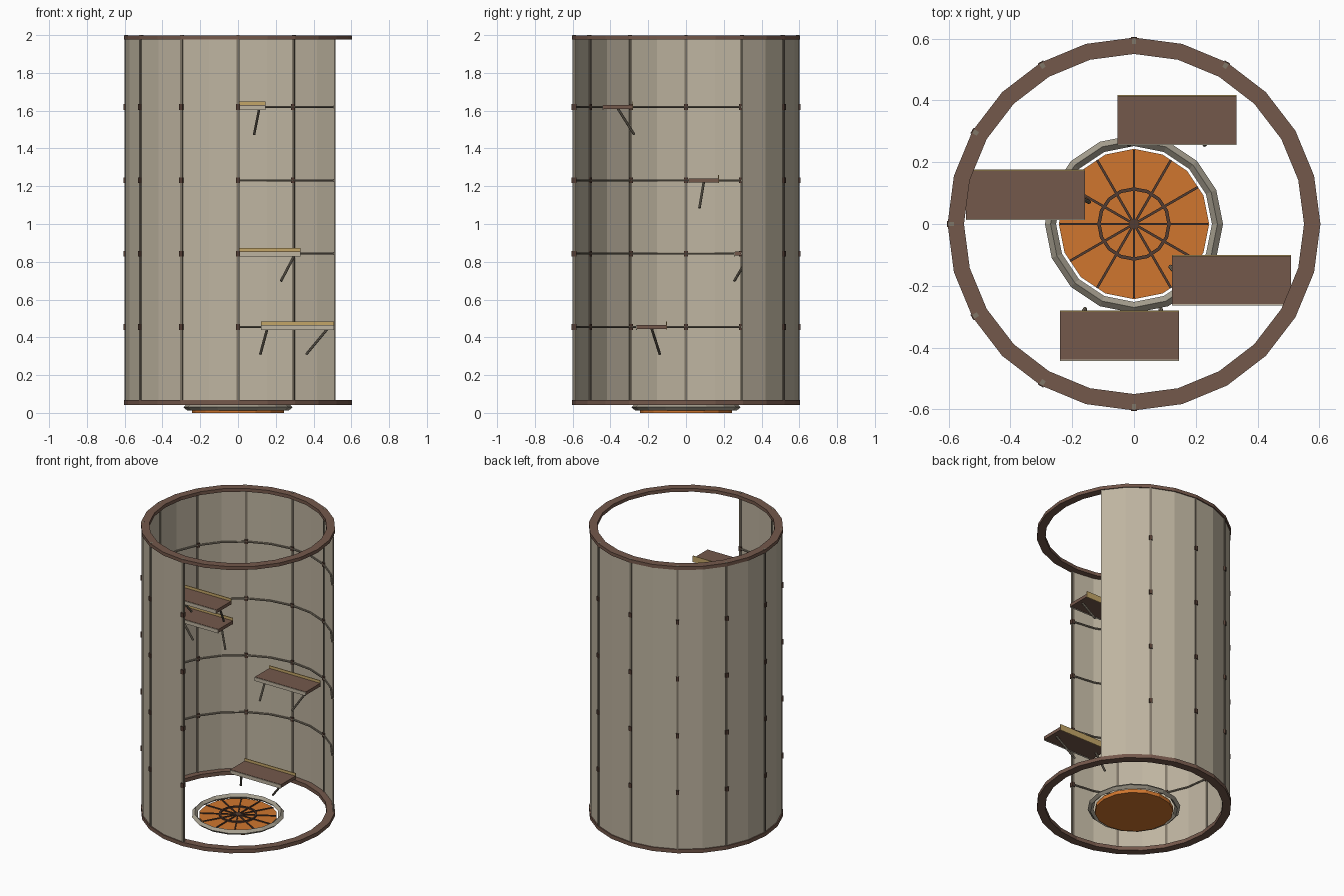
import bpy, bmesh
from math import sin, cos, radians, pi
from mathutils import Vector, Matrix

if "Cube" in bpy.data.objects:
    bpy.data.objects.remove(bpy.data.objects["Cube"])


def material(name, r, g, b):
    lin = [((c / 255 + 0.055) / 1.055) ** 2.4 for c in (r, g, b)]
    m = bpy.data.materials.new(name)
    m.diffuse_color = (*lin, 1)
    m.use_nodes = True
    m.node_tree.nodes["Principled BSDF"].inputs["Base Color"].default_value = m.diffuse_color
    return m


BROWN = material("brown wood", 116, 88, 75)
DARK = material("dark brown", 82, 60, 50)
BEIGE = material("beige panel", 190, 180, 160)
STONE = material("grey beige metal", 165, 158, 142)
STRUT = material("strut grey", 128, 119, 104)
ORANGE = material("orange", 208, 118, 46)
TAN = material("yellow tan", 196, 166, 104)


def make(name, bm, mat):
    bmesh.ops.recalc_face_normals(bm, faces=bm.faces)
    me = bpy.data.meshes.new(name)
    bm.to_mesh(me)
    bm.free()
    me.materials.append(mat)
    ob = bpy.data.objects.new(name, me)
    bpy.context.collection.objects.link(ob)
    return ob


def lathe(name, profile, mat, n, a0=0, a1=360):
    """Revolve a closed (radius, z) profile, flat-faced, with end caps on open arcs."""
    bm = bmesh.new()
    full = a1 - a0 == 360
    rows = []
    for i in range(n if full else n + 1):
        a = radians(a0 + (a1 - a0) * i / n)
        rows.append([bm.verts.new((r * cos(a), r * sin(a), z)) for r, z in profile])
    k = len(profile)
    for i in range(n):
        p, q = rows[i], rows[(i + 1) % len(rows)]
        for j in range(k):
            bm.faces.new((p[j], p[(j + 1) % k], q[(j + 1) % k], q[j]))
    if not full:
        bm.faces.new(rows[0])
        bm.faces.new(rows[-1])
    return make(name, bm, mat)


def rect(r0, r1, z0, z1):
    return [(r0, z0), (r1, z0), (r1, z1), (r0, z1)]


def add_box(bm, size, loc, angle=0):
    m = Matrix.Rotation(angle, 4, 'Z') @ Matrix.Translation(loc) @ Matrix.Diagonal((*size, 1))
    bmesh.ops.create_cube(bm, size=1, matrix=m)


def add_rod(bm, a, b, radius, seg=8):
    a, b = Vector(a), Vector(b)
    d = b - a
    m = Matrix.Translation((a + b) / 2) @ d.to_track_quat('Z', 'Y').to_matrix().to_4x4()
    bmesh.ops.create_cone(bm, cap_ends=True, segments=seg, radius1=radius,
                          radius2=radius, depth=d.length, matrix=m)


# Rims and the open wall (30 to 270 degrees)
lathe("bottom_rim", rect(0.55, 0.603, 0.042, 0.068), BROWN, 24)
lathe("top_rim", rect(0.55, 0.603, 1.976, 1.999), BROWN, 24)
lathe("wall", rect(0.590, 0.596, 0.05, 1.99), BEIGE, 16, 30, 270)

# Wall poles, hoops and the clips where they cross
levels = [0.455, 0.843, 1.231, 1.619]
poles, clips = bmesh.new(), bmesh.new()
for deg in range(60, 271, 30):
    a = radians(deg)
    add_box(poles, (0.017, 0.014, 1.955), (0.5915, 0, 1.0225), a)
    for z in levels:
        add_box(clips, (0.026, 0.02, 0.03), (0.592, 0, z), a)
make("wall_poles", poles, STRUT)
make("wall_clips", clips, DARK)
for i, z in enumerate(levels):
    prof = [(0.584 + 0.006 * cos(t * pi / 3), z + 0.006 * sin(t * pi / 3)) for t in range(6)]
    lathe(f"hoop_{i + 1}", prof, STRUT, 16, 30, 270)

# Spiral of straight steps with lips and two struts leaning to the axis
W, D = 0.385, 0.155
for i, z in enumerate(levels):
    a = radians(-30 + 97.5 * i)
    x, y = 0.364 * cos(a), 0.364 * sin(a)
    bm = bmesh.new()
    add_box(bm, (W, D, 0.022), (x, y, z))
    make(f"step_{i + 1}", bm, BROWN)
    bm = bmesh.new()
    add_box(bm, (W, 0.005, 0.024), (x, y - D / 2 - 0.0015, z - 0.003))
    make(f"step_front_lip_{i + 1}", bm, BEIGE)
    bm = bmesh.new()
    add_box(bm, (W, 0.005, 0.042), (x, y + D / 2 + 0.0015, z + 0.008))
    make(f"step_back_lip_{i + 1}", bm, TAN)
    bm = bmesh.new()
    for s in (-0.16, 0.16):
        add_rod(bm, (x + s, y, z - 0.008), ((x + s) * 0.76, y * 0.76, z - 0.145), 0.007)
    make(f"step_struts_{i + 1}", bm, STRUT)

# Base disc with its spokes, inner ring and diamond-section collar
bm = bmesh.new()
bmesh.ops.create_cone(bm, cap_ends=True, segments=16, radius1=0.243, radius2=0.243,
                      depth=0.025, matrix=Matrix.Translation((0, 0, 0.0125)))
make("base_disc", bm, ORANGE)
bm = bmesh.new()
for k in range(12):
    add_box(bm, (0.238, 0.008, 0.008), (0.12, 0, 0.027), radians(30 * k))
make("base_spokes", bm, DARK)
lathe("base_inner_ring", rect(0.108, 0.119, 0.022, 0.034), DARK, 16)
lathe("base_collar", [(0.288, 0.03), (0.27, 0.047), (0.252, 0.03), (0.27, 0.013)], STONE, 16)
